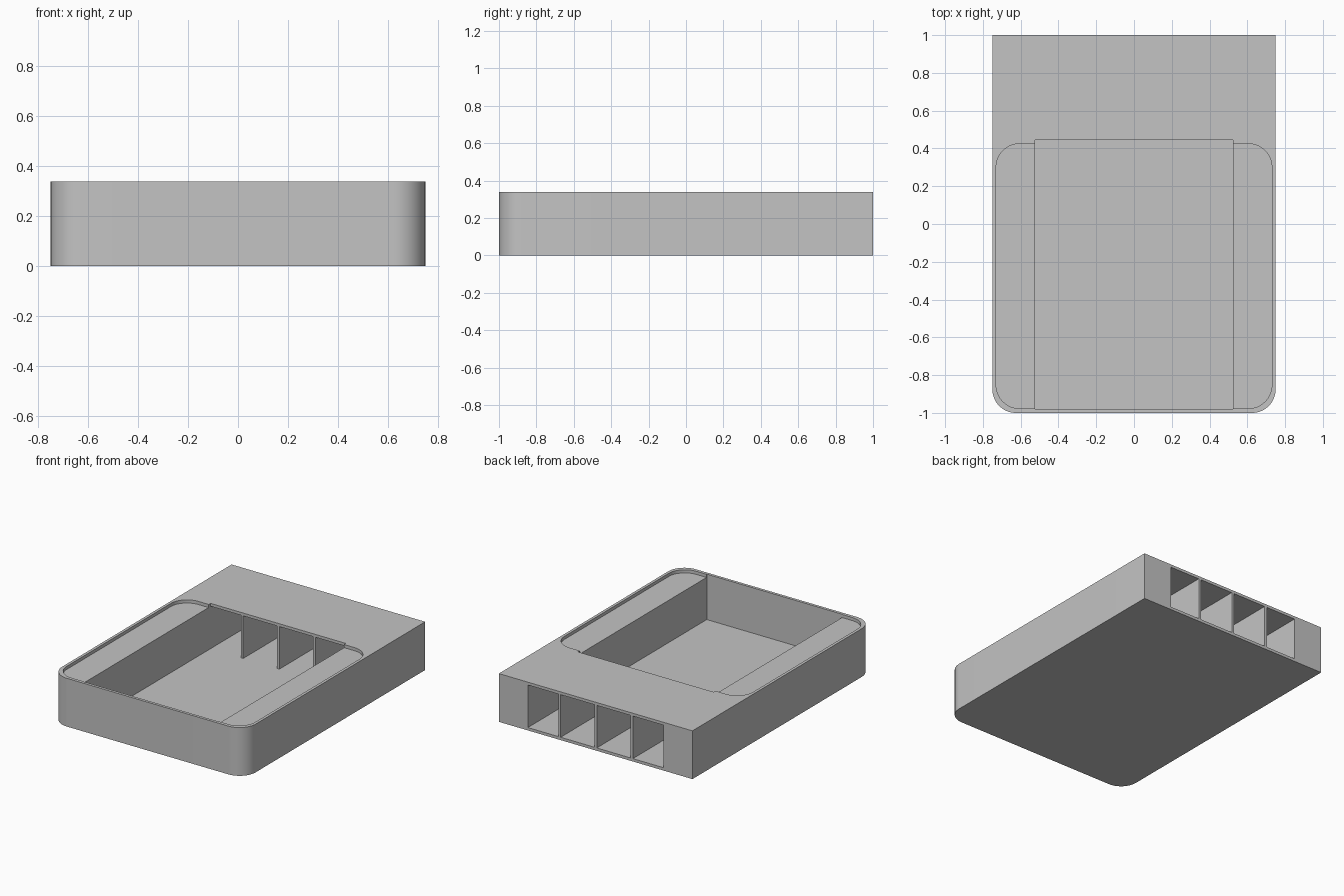
import bpy
import bmesh
import math
from mathutils import Vector

# Overall sizes
HALF_W, HALF_L, HEIGHT = 0.75, 1.0, 0.338
WALL = 0.02
CEILING = HEIGHT - WALL
SLOT_HALF, SLOT_BACK = 0.525, 0.445
RADIUS = 0.125

if "Cube" in bpy.data.objects:
    bpy.data.objects.remove(bpy.data.objects["Cube"], do_unlink=True)

grey = bpy.data.materials.new("plain_grey")
grey.use_nodes = True
grey.diffuse_color = (0.55, 0.55, 0.55, 1)
grey.node_tree.nodes["Principled BSDF"].inputs["Base Color"].default_value = grey.diffuse_color


def prism(name, points, offset):
    """Extrude a closed outline of 3D points along an offset."""
    bm = bmesh.new()
    face = bm.faces.new([bm.verts.new(p) for p in points])
    grown = bmesh.ops.extrude_face_region(bm, geom=[face])["geom"]
    moved = [g for g in grown if isinstance(g, bmesh.types.BMVert)]
    bmesh.ops.translate(bm, verts=moved, vec=Vector(offset))
    bmesh.ops.recalc_face_normals(bm, faces=bm.faces)
    mesh = bpy.data.meshes.new(name)
    bm.to_mesh(mesh)
    bm.free()
    mesh.materials.append(grey)
    obj = bpy.data.objects.new(name, mesh)
    bpy.context.collection.objects.link(obj)
    return obj


def outline(half_w, y0, y1, z, front_r, back_r, steps=16):
    """Rectangle with rounded front and back corners, counter-clockwise."""
    corners = [(-1, y0, 1, front_r, 180), (1, y0, 1, front_r, 270),
               (1, y1, -1, back_r, 0), (-1, y1, -1, back_r, 90)]
    points = []
    for sx, y, sy, r, start in corners:
        count = steps if r else 0
        for i in range(count + 1):
            a = math.radians(start + 90 * i / max(count, 1))
            points.append((sx * (half_w - r) + r * math.cos(a),
                           y + sy * r + r * math.sin(a), z))
    return points


def cut(target, cutter):
    """Subtract the cutter from the target and discard the cutter."""
    mod = target.modifiers.new("cut", "BOOLEAN")
    mod.operation = "DIFFERENCE"
    mod.solver = "EXACT"
    mod.object = cutter
    cutter.hide_render = True
    bpy.context.view_layer.objects.active = target
    bpy.ops.object.modifier_apply(modifier=mod.name)
    bpy.data.objects.remove(cutter, do_unlink=True)


# Body, rounded at the front and square at the back
body = prism("body", outline(HALF_W, -HALF_L, HALF_L, 0, RADIUS, 0), (0, 0, HEIGHT))

# Open pocket joined to a channel running out through the back
front = -HALF_L + WALL
side = [(front, WALL), (1.1, WALL), (1.1, CEILING),
        (SLOT_BACK, CEILING), (SLOT_BACK, 0.5), (front, 0.5)]
cut(body, prism("pocket_cutter", [(-SLOT_HALF, y, z) for y, z in side],
                (2 * SLOT_HALF, 0, 0)))

# Shallow rounded lid recess
cut(body, prism("recess_cutter",
                outline(HALF_W - WALL, -0.977, 0.425, CEILING - 0.002, RADIUS, RADIUS),
                (0, 0, 0.2)))

# Thin dividers that split the channel into four openings
for i, name in enumerate(("right", "middle", "left")):
    points = [(x + 0.28 * (i - 1), y, WALL) for x, y in
              ((-0.009, SLOT_BACK), (0.009, SLOT_BACK), (0.009, HALF_L), (-0.009, HALF_L))]
    prism(name + "_divider", points, (0, 0, CEILING - WALL))

# Smooth the rounded corners, keep the hard edges
bpy.ops.object.select_all(action="DESELECT")
body.select_set(True)
bpy.context.view_layer.objects.active = body
bpy.ops.object.shade_smooth_by_angle(angle=math.radians(30))
